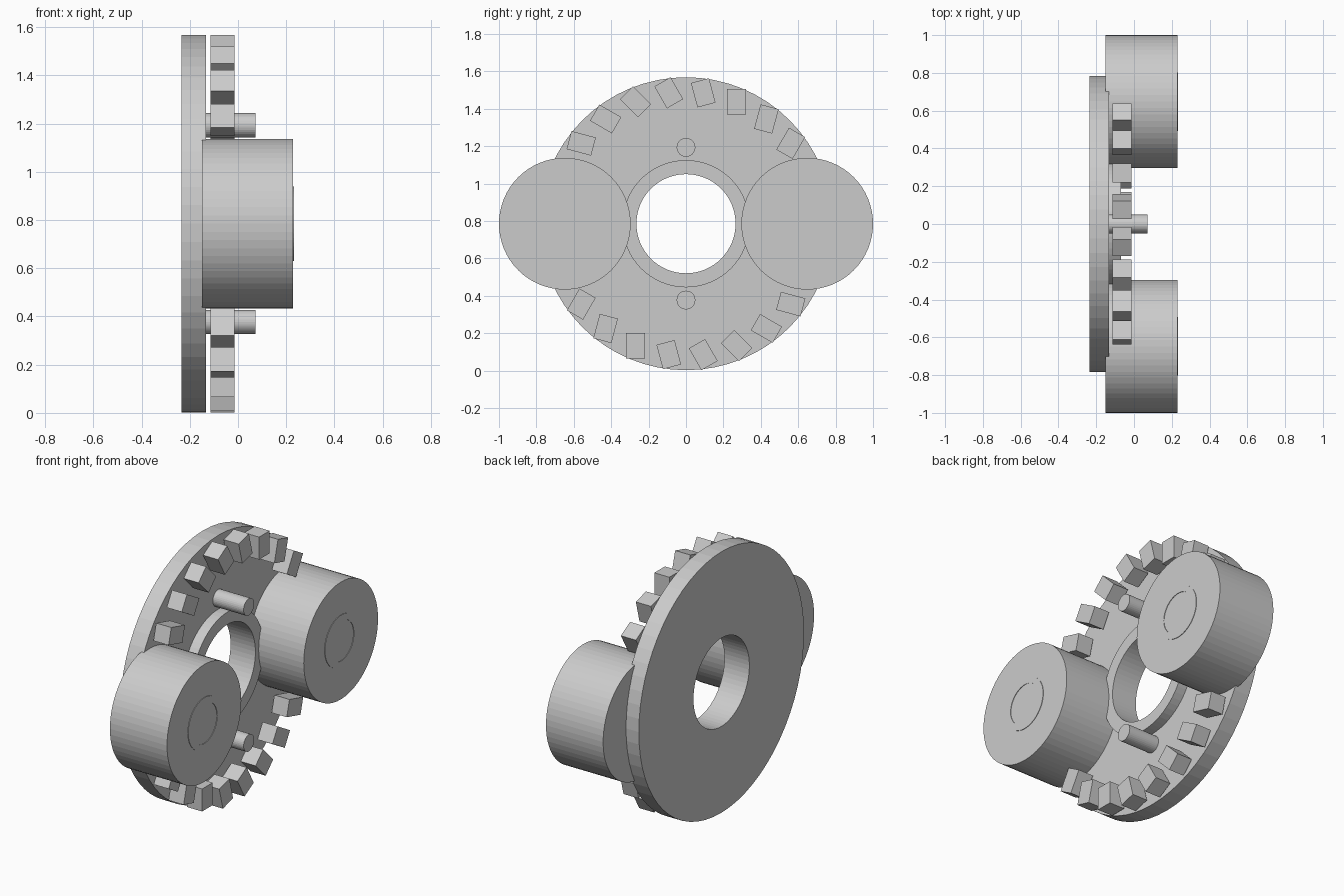
import bpy, bmesh, math

if "Cube" in bpy.data.objects:
    bpy.data.objects.remove(bpy.data.objects["Cube"])

ZC = 0.785  # height of the main axis (runs along x)

def finish(name, bm):
    bmesh.ops.recalc_face_normals(bm, faces=bm.faces)
    mesh = bpy.data.meshes.new(name)
    bm.to_mesh(mesh)
    bm.free()
    obj = bpy.data.objects.new(name, mesh)
    bpy.context.collection.objects.link(obj)
    return obj

def lathe(name, profile, y, z, n, closed=False):
    """Spin (x, radius) points about an x-parallel axis; open profiles get end caps."""
    bm = bmesh.new()
    rings = [[bm.verts.new((x, y + r * math.sin(2 * math.pi * i / n),
                            z + r * math.cos(2 * math.pi * i / n)))
              for i in range(n)] for x, r in profile]
    pairs = list(zip(rings, rings[1:]))
    if closed:
        pairs.append((rings[-1], rings[0]))
    else:
        bm.faces.new(rings[0])
        bm.faces.new(rings[-1])
    for a, b in pairs:
        for i in range(n):
            j = (i + 1) % n
            bm.faces.new((a[i], a[j], b[j], b[i]))
    return finish(name, bm)

def block(name, x, y, z, size, tilt):
    bpy.ops.mesh.primitive_cube_add(size=1, location=(x, y, z), rotation=(tilt, 0, 0))
    obj = bpy.context.object
    obj.name = name
    obj.scale = size

# Base plate with bore and raised collar
lathe("base_plate", [(-0.235, 0.265), (-0.235, 0.783), (-0.132, 0.783),
                     (-0.132, 0.34), (-0.07, 0.34), (-0.07, 0.265)],
      0, ZC, 64, closed=True)

# Side drums with a thin raised ring on each face
for side, s in (("left", -1), ("right", 1)):
    lathe(f"drum_{side}", [(-0.15, 0.352), (0.229, 0.352)], s * 0.648, ZC, 64)
    lathe(f"drum_ring_{side}", [(0.22, 0.12), (0.22, 0.155), (0.232, 0.155), (0.232, 0.12)],
          s * 0.648, ZC, 48, closed=True)

# Pins above and below the bore
for label, s in (("upper", 1), ("lower", -1)):
    lathe(f"pin_{label}", [(-0.14, 0.05), (0.072, 0.05)], 0, ZC + s * 0.408, 32)

# Rim blocks every 15 degrees, each twisted slightly; none inside the drums
for half in (0, 180):
    for k in range(8):
        a = math.radians(half - 52.5 + 15 * k)
        block(f"rim_block_{half}_{k}", -0.064, 0.706 * math.sin(a), ZC + 0.706 * math.cos(a),
              (0.1, 0.1, 0.135), -(a - math.radians(22.5)))
